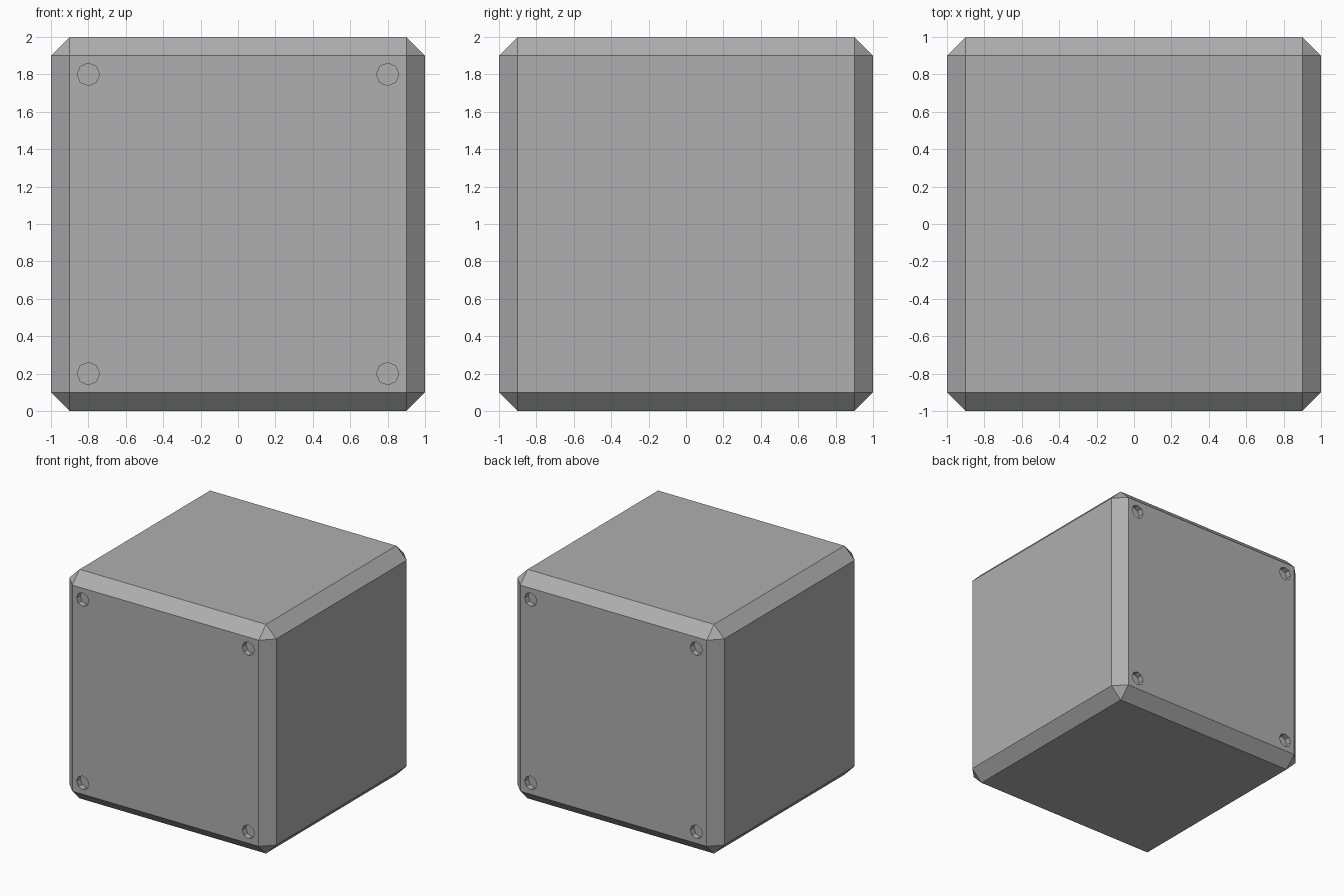
import bpy, bmesh
from math import radians
from mathutils import Matrix, Vector

if "Cube" in bpy.data.objects:
    bpy.data.objects.remove(bpy.data.objects["Cube"])

HOLE_R, HOLE_DEPTH = 0.06, 0.05

# chamfered block
bm = bmesh.new()
bmesh.ops.create_cube(bm, size=2.0, matrix=Matrix.Translation((0, 0, 1)))
bmesh.ops.bevel(bm, geom=bm.edges[:], offset=0.1, segments=1,
                affect='EDGES', profile=0.5)
mesh = bpy.data.meshes.new("chamfered_block")
bm.to_mesh(mesh)
bm.free()
block = bpy.data.objects.new("chamfered_block", mesh)
bpy.context.collection.objects.link(block)

# dark grey finish, shared by block and cutter so the hole walls match
grey = bpy.data.materials.new("dark_grey")
grey.diffuse_color = (0.43, 0.43, 0.43, 1)
grey.use_nodes = True
grey.node_tree.nodes["Principled BSDF"].inputs["Base Color"].default_value = grey.diffuse_color
mesh.materials.append(grey)

# octagonal corner holes on the front and back faces
bm = bmesh.new()
for y in (-1, 1):
    for x in (-0.8, 0.8):
        for z in (0.2, 1.8):
            bmesh.ops.create_cone(
                bm, cap_ends=True, segments=8, radius1=HOLE_R, radius2=HOLE_R,
                depth=2 * HOLE_DEPTH,
                matrix=Matrix.Translation(Vector((x, y, z))) @ Matrix.Rotation(radians(90), 4, 'X'))
mesh = bpy.data.meshes.new("hole_cutter")
bm.to_mesh(mesh)
bm.free()
mesh.materials.append(grey)
cutter = bpy.data.objects.new("hole_cutter", mesh)
bpy.context.collection.objects.link(cutter)
cutter.hide_render = True
cutter.hide_viewport = True

cut = block.modifiers.new("corner_holes", 'BOOLEAN')
cut.operation = 'DIFFERENCE'
cut.solver = 'EXACT'
cut.object = cutter
